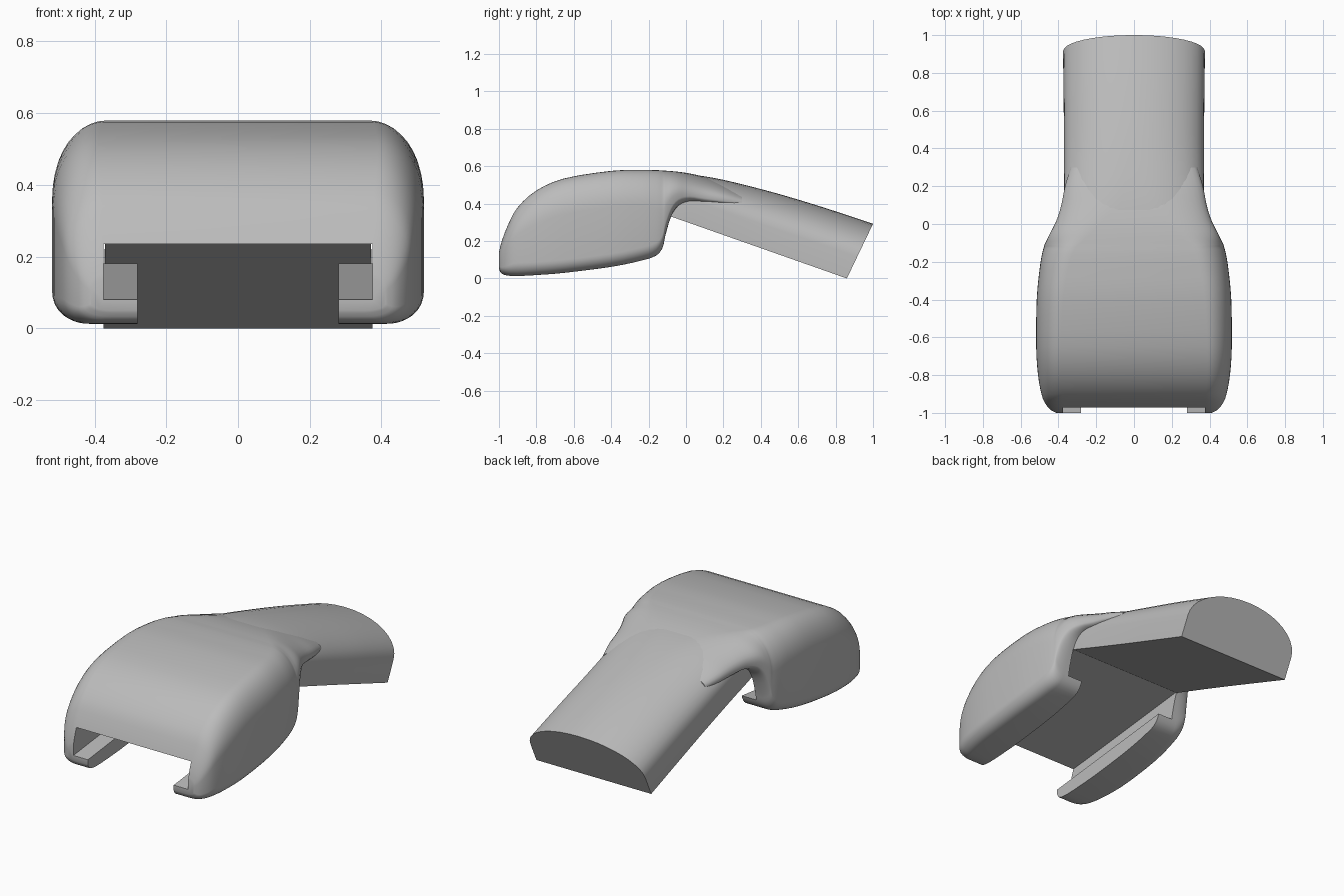
import bpy, bmesh
from math import cos, sin, pi

default_cube = bpy.data.objects.get("Cube")
if default_cube:
    bpy.data.objects.remove(default_cube, do_unlink=True)

grey = bpy.data.materials.new("plain grey")
grey.use_nodes = True
colour = (0.5, 0.5, 0.5, 1)
grey.diffuse_color = colour
grey.node_tree.nodes["Principled BSDF"].inputs["Base Color"].default_value = colour


def catmull(rows, steps):
    """Smooth a list of stations with a Catmull-Rom spline."""
    out = []
    for i in range(len(rows) - 1):
        a, b, c, d = [rows[max(0, min(len(rows) - 1, i + k))] for k in (-1, 0, 1, 2)]
        for s in range(steps):
            t = s / steps
            out.append([q + t / 2 * (r - p + t * (2 * p - 5 * q + 4 * r - e + t * (3 * (q - r) + e - p)))
                        for p, q, r, e in zip(a, b, c, d)])
    return out + [list(rows[-1])]


def corner(segments):
    """Angles of a rounded quarter turn."""
    return [pi / 2 * i / segments for i in range(segments + 1)]


def section(bottom, top, half_width, shoulder, shoulder_height, foot, foot_height):
    """Rounded section between a bottom and a top (y, z) point; heights are fractions."""
    if foot > 0:
        half = [(half_width - foot + foot * sin(a), foot_height * (1 - cos(a))) for a in corner(8)]
    else:
        half = [(half_width, 0)]
    half += [(half_width - shoulder + shoulder * cos(a), 1 - shoulder_height * (1 - sin(a)))
             for a in corner(10)]
    outline = half + [(-x, h) for x, h in reversed(half)]
    (y0, z0), (y1, z1) = bottom, top
    return [(x, y0 + (y1 - y0) * h, z0 + (z1 - z0) * h) for x, h in outline]


def loft(name, rings):
    """Skin a row of matching rings from front to back and close both ends."""
    bm = bmesh.new()
    loops = [[bm.verts.new(p) for p in ring] for ring in rings]
    for a, b in zip(loops, loops[1:]):
        for i in range(len(a)):
            j = (i + 1) % len(a)
            bm.faces.new((a[i], b[i], b[j], a[j]))
    bm.faces.new(loops[0])
    bm.faces.new(loops[-1][::-1])
    mesh = bpy.data.meshes.new(name)
    bm.to_mesh(mesh)
    bm.free()
    mesh.materials.append(grey)
    obj = bpy.data.objects.new(name, mesh)
    bpy.context.collection.objects.link(obj)
    return obj


# Head: y, half width, top, underside, shoulder width, shoulder height
head_stations = [
    (-1, .41, .14, .05, .05, .4),
    (-.985, .44, .2, .025, .07, .4),
    (-.95, .47, .29, .015, .09, .4),
    (-.9, .49, .38, .013, .11, .4),
    (-.8, .508, .47, .018, .12, .4),
    (-.65, .518, .535, .03, .13, .38),
    (-.4, .515, .575, .062, .14, .38),
    (-.24, .5, .58, .095, .15, .4),
    (-.16, .487, .579, .122, .16, .45),
    (-.125, .478, .577, .165, .17, .5),
    (-.11, .474, .576, .23, .18, .55),
    (-.08, .46, .574, .33, .2, .6),
    (-.04, .44, .57, .39, .22, .65),
    (.02, .41, .561, .41, .25, .7),
    (.1, .385, .543, .4, .29, .7),
    (.2, .365, .512, .39, .32, .7),
    (.3, .335, .47, .38, .32, .7),
]
rings = []
for y, w, top, low, sw, sh in catmull(head_stations, 3):
    foot = min(.07, .6 * (top - low))
    rings.append(section((y, low), (y, top), w, sw, sh, foot, min(.2, foot / (top - low))))
head = loft("head", rings)

# Handle: flat sloping underside, arched top, end square to the underside
# lower y, upper y, upper z, half width, shoulder width, shoulder height
handle_stations = [
    (-.08, -.07, .557, .375, .27, .5),
    (-.02, .03, .555, .375, .28, .53),
    (.1, .2, .527, .372, .32, .56),
    (.35, .47, .459, .37, .35, .6),
    (.6, .74, .378, .372, .36, .6),
    (.86, 1, .292, .375, .37, .6),
]
handle = loft("handle", [section((y0, .352 * (.86 - y0)), (y1, z1), w, sw, sh, 0, 0)
                         for y0, y1, z1, w, sw, sh in catmull(handle_stations, 4)])


def channel_section(y):
    """T-shaped opening, wide above the two side lips."""
    lip = .08 + .114 * (y + 1)
    half = [(.28, -.2), (.28, lip), (.375, lip), (.375, lip + .152)]
    return [(x, y, z) for x, z in half + [(-x, z) for x, z in reversed(half)]]


# Sloping channel cut through the head, open below and at both ends
channel = loft("channel_cutter", [channel_section(-1.1), channel_section(-.07)])
channel.hide_render = True
cut = head.modifiers.new("channel", "BOOLEAN")
cut.object = channel
cut.operation = "DIFFERENCE"
for solver in ("EXACT", "MANIFOLD", "FLOAT"):
    cut.solver = solver
    depsgraph = bpy.context.evaluated_depsgraph_get()
    if len(head.evaluated_get(depsgraph).data.polygons) > 100:
        break
bpy.context.view_layer.objects.active = head
bpy.ops.object.modifier_apply(modifier=cut.name)
bpy.data.objects.remove(channel, do_unlink=True)

# Smooth shading with crisp cut edges
bpy.ops.object.select_all(action="DESELECT")
for part in (head, handle):
    part.select_set(True)
bpy.context.view_layer.objects.active = head
bpy.ops.object.shade_smooth_by_angle(angle=pi / 6)
